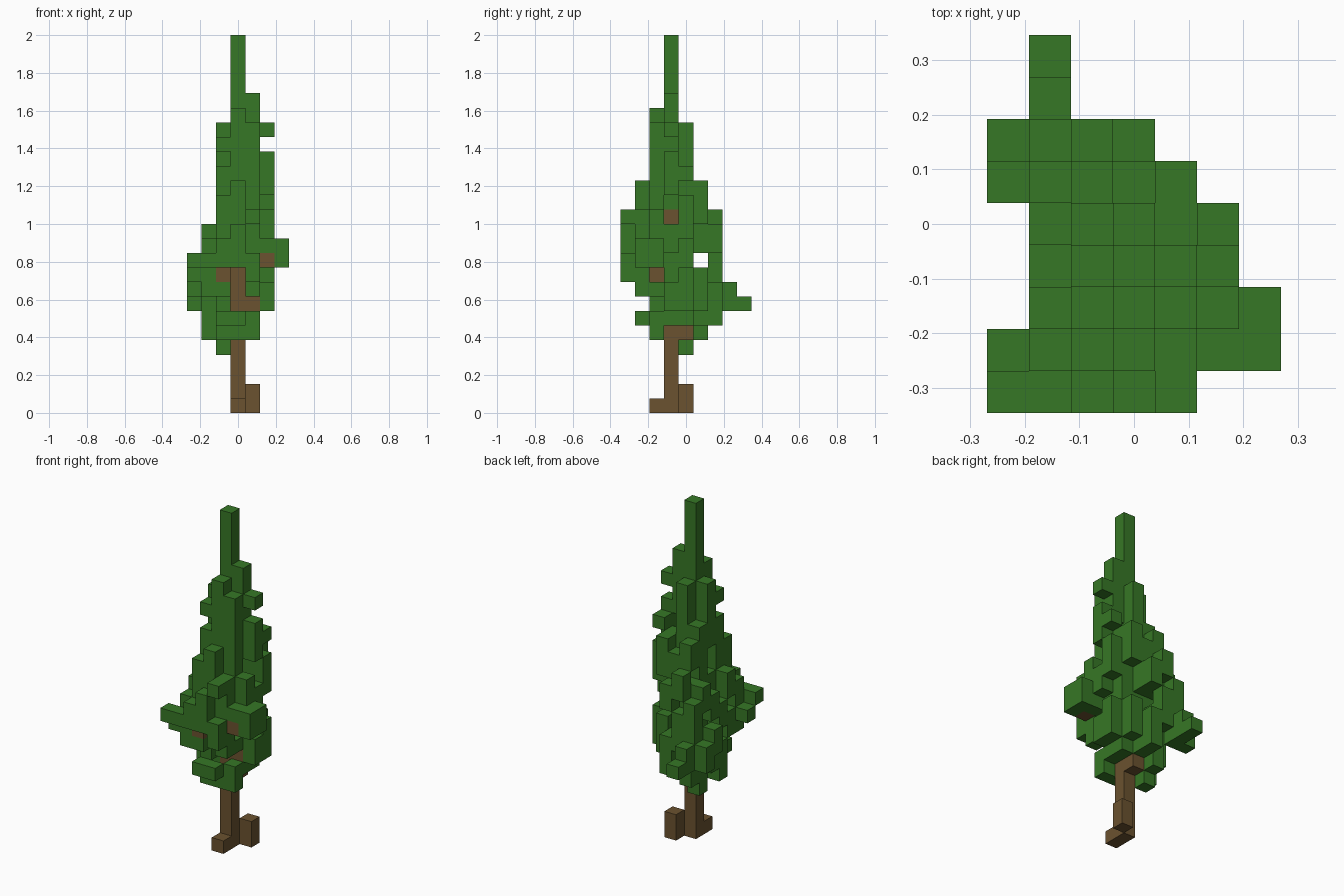
import bpy
import bmesh
from mathutils import Vector

if "Cube" in bpy.data.objects:
    bpy.data.objects.remove(bpy.data.objects["Cube"], do_unlink=True)

UNIT = 2 / 26                          # edge of one block
ORIGIN = Vector((-3.5, -4.5, 0))       # grid corner, so the tree is centred


def make_material(name, colour):
    mat = bpy.data.materials.new(name)
    mat.use_nodes = True
    rgba = (*colour, 1)
    mat.diffuse_color = rgba
    mat.node_tree.nodes["Principled BSDF"].inputs["Base Color"].default_value = rgba
    return mat


def columns(stacks):
    """Cells of vertical stacks, each given as column x, y, lowest and highest layer."""
    return {(x, y, z) for x, y, low, high in stacks for z in range(low, high + 1)}


def block(xs, ys, zs):
    """Cells of a solid block, each range inclusive."""
    return {(x, y, z)
            for x in range(xs[0], xs[1] + 1)
            for y in range(ys[0], ys[1] + 1)
            for z in range(zs[0], zs[1] + 1)}


def build_blocks(name, cells, occupied, material):
    """Skin the cells with square faces wherever the neighbour is empty."""
    bm = bmesh.new()
    for cell in sorted(cells):
        for axis in range(3):
            for side in (-1, 1):
                normal = Vector((0, 0, 0))
                normal[axis] = side
                if tuple(int(c + n) for c, n in zip(cell, normal)) in occupied:
                    continue
                u = Vector((0, 0, 0))
                u[(axis + 1) % 3] = 0.5
                v = normal.cross(u)
                centre = Vector(cell) + Vector((0.5, 0.5, 0.5)) + normal / 2 + ORIGIN
                corners = (centre - u - v, centre + u - v, centre + u + v, centre - u + v)
                bm.faces.new([bm.verts.new(c * UNIT) for c in corners])
    bmesh.ops.remove_doubles(bm, verts=bm.verts, dist=UNIT / 100)
    mesh = bpy.data.meshes.new(name)
    bm.to_mesh(mesh)
    bm.free()
    mesh.materials.append(material)
    obj = bpy.data.objects.new(name, mesh)
    bpy.context.collection.objects.link(obj)
    return obj


# Trunk with two roots and the stubs of branches
trunk = columns([
    (3, 3, 0, 13),
    (3, 2, 0, 0), (4, 4, 0, 1),
    (3, 4, 5, 5), (4, 3, 7, 7), (2, 2, 9, 9), (2, 1, 9, 9),
    (5, 1, 10, 10),
])

# Dense heart of the foliage, with a slot that bares the trunk and a hollow at the side
heart = block((2, 4), (2, 4), (10, 15)) - columns([(4, 3, 13, 15), (2, 3, 13, 14)])

# Slender top
crown = columns([
    (3, 3, 14, 25), (4, 3, 17, 21), (3, 2, 16, 20),
    (2, 4, 16, 16), (3, 4, 16, 19),
    (2, 2, 16, 16), (2, 2, 18, 18), (2, 3, 16, 19), (4, 2, 16, 19),
    (5, 3, 19, 19), (5, 4, 16, 16), (5, 3, 15, 17),
])

# Boughs around the heart, front half then back half
front_boughs = columns([
    (2, 1, 10, 14), (3, 1, 10, 15), (4, 1, 8, 13),
    (3, 0, 10, 12), (4, 0, 13, 13), (4, 0, 9, 10),
    (5, 2, 10, 13), (5, 1, 11, 11), (6, 1, 10, 11), (6, 2, 10, 11),
    (1, 1, 8, 11), (1, 2, 11, 12), (1, 2, 8, 9),
    (0, 0, 10, 10), (1, 0, 10, 10), (2, 0, 10, 11), (0, 1, 9, 9),
])
back_boughs = columns([
    (5, 4, 12, 14), (5, 3, 11, 12), (5, 4, 7, 9), (5, 3, 7, 8),
    (4, 5, 13, 15), (3, 5, 11, 14), (2, 5, 14, 15), (2, 5, 11, 12),
    (1, 5, 11, 12), (1, 4, 10, 11), (1, 3, 9, 10),
    (2, 6, 12, 13), (3, 6, 11, 12), (2, 6, 8, 10), (1, 6, 7, 11),
    (0, 5, 8, 9), (0, 6, 7, 8), (1, 7, 7, 8), (1, 8, 7, 7),
])

# Drooping lower foliage
skirt = columns([
    (2, 4, 4, 9), (3, 4, 6, 9), (4, 4, 6, 9), (2, 3, 6, 8),
    (1, 3, 5, 7), (1, 4, 6, 8), (2, 2, 7, 8), (4, 2, 5, 6), (4, 2, 8, 8),
    (2, 1, 6, 6), (3, 1, 6, 6), (2, 1, 8, 8),
    (4, 5, 7, 9), (3, 5, 6, 8), (2, 5, 5, 9), (3, 6, 6, 8),
    (4, 3, 8, 9), (4, 3, 6, 6), (2, 2, 5, 5), (3, 2, 5, 5),
])

foliage = (heart | crown | front_boughs | back_boughs | skirt) - trunk
occupied = foliage | trunk

bark = make_material("bark_brown", (0.145, 0.085, 0.029))
leaves = make_material("leaf_green", (0.037, 0.185, 0.019))
build_blocks("trunk", trunk, occupied, bark)
build_blocks("foliage", foliage, occupied, leaves)
